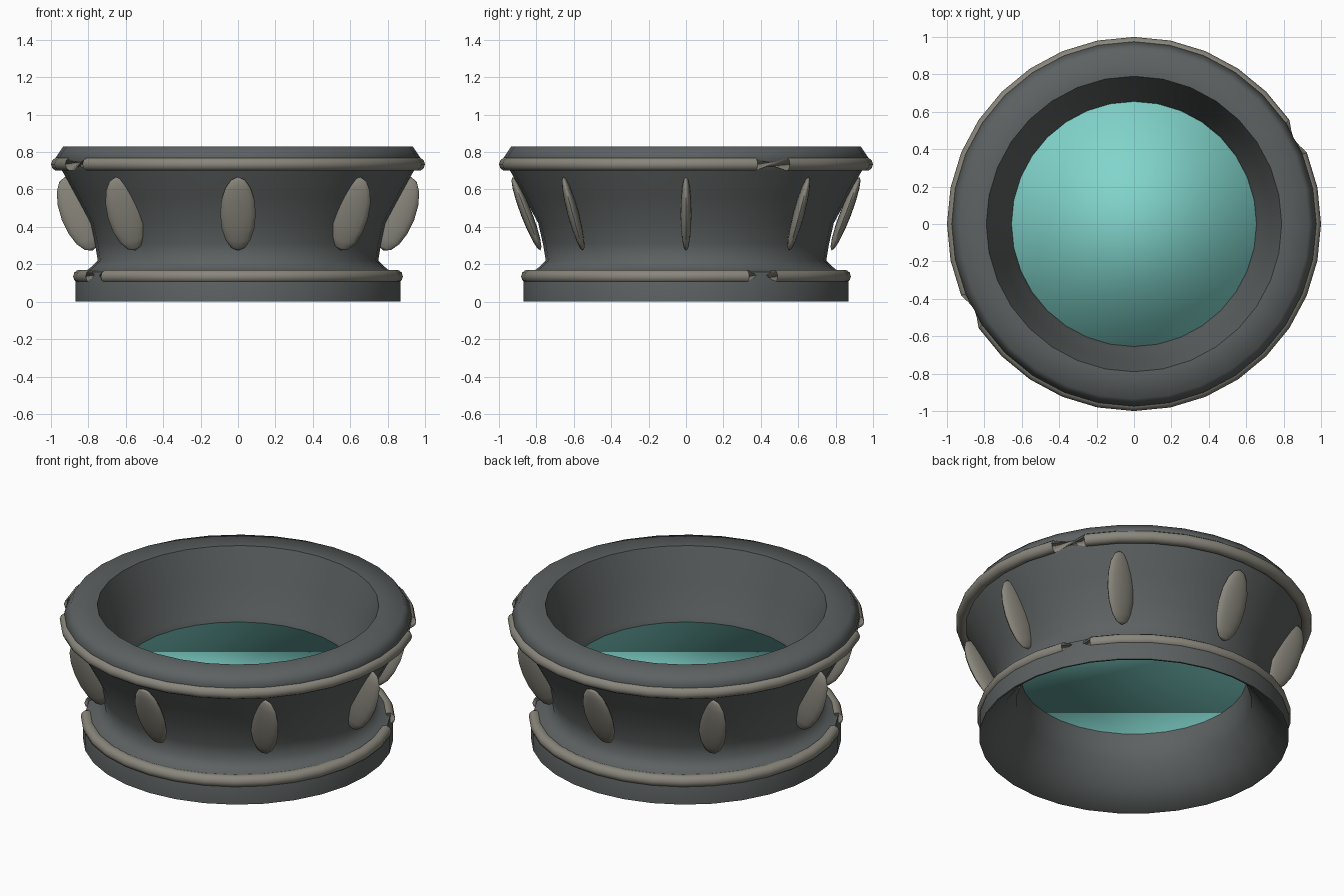
import bpy, bmesh
from math import sin, cos, pi, radians
from mathutils import Matrix, Vector

if "Cube" in bpy.data.objects:
    bpy.data.objects.remove(bpy.data.objects["Cube"])

SEG = 32

def material(name, rgb):
    m = bpy.data.materials.new(name)
    m.diffuse_color = (*rgb, 1)
    m.use_nodes = True
    m.node_tree.nodes["Principled BSDF"].inputs["Base Color"].default_value = m.diffuse_color
    return m

stone = material("dark_stone", (0.11, 0.12, 0.12))
trim = material("trim", (0.25, 0.24, 0.20))
teal = material("teal_water", (0.22, 0.66, 0.60))

def finish(name, bm, mat, angle):
    bmesh.ops.recalc_face_normals(bm, faces=bm.faces[:])
    me = bpy.data.meshes.new(name)
    bm.to_mesh(me)
    bm.free()
    ob = bpy.data.objects.new(name, me)
    bpy.context.collection.objects.link(ob)
    me.materials.append(mat)
    bpy.ops.object.select_all(action='DESELECT')
    ob.select_set(True)
    bpy.context.view_layer.objects.active = ob
    bpy.ops.object.shade_smooth_by_angle(angle=radians(angle))
    return ob

def sweep(name, section, mat, angle):
    """Closed cross-section swept around z; section(i) gives (r, z) points."""
    bm = bmesh.new()
    rings = []
    for i in range(SEG):
        a = 2 * pi * i / SEG
        rings.append([bm.verts.new((r * cos(a), r * sin(a), z)) for r, z in section(i)])
    n = len(rings[0])
    for i in range(SEG):
        p, q = rings[i], rings[(i + 1) % SEG]
        for j in range(n):
            k = (j + 1) % n
            bm.faces.new((p[j], q[j], q[k], p[k]))
    return finish(name, bm, mat, angle)

# Basin wall: open flared tube with a waisted outside and narrowed throat
profile = [(.87, 0), (.87, .10), (.855, .16), (.80, .172), (.75, .22), (.765, .31),
           (.79, .42), (.865, .56), (.94, .70), (.975, .77), (.935, .83),
           (.79, .83), (.73, .65), (.67, .45), (.635, .38), (.66, .22),
           (.75, .10), (.86, 0)]
sweep("basin_wall", lambda i: profile, stone, 62)

# Rope-like rings: the section flips half a turn at two places, pinching the tube
def ring(name, radius, z, minor):
    def section(i):
        flip = pi if 3 <= i < 3 + SEG // 2 else 0
        return [(radius + minor * cos(flip + 2 * pi * j / 10),
                 z + minor * sin(flip + 2 * pi * j / 10)) for j in range(10)]
    sweep(name, section, trim, 60)

ring("upper_ring", .964, .735, .036)
ring("lower_ring", .846, .135, .036)

# Leaves: flattened lenses all facing the front, leaning out along the wall
for k in range(8):
    a = k * pi / 4
    d = Vector((sin(a), -cos(a), 0))
    lean = Matrix.Rotation(radians(21), 4, Vector((0, 0, 1)).cross(d))
    place = Matrix.Translation(d * .853 + Vector((0, 0, .47)))
    bm = bmesh.new()
    bmesh.ops.create_uvsphere(bm, u_segments=16, v_segments=8, radius=1,
                              matrix=place @ lean @ Matrix.Diagonal((.095, .03, .21, 1)))
    finish(f"leaf_{k + 1}", bm, trim, 60)

# Water disc, fully smooth shaded
bm = bmesh.new()
bmesh.ops.create_cone(bm, cap_ends=True, segments=SEG, radius1=.65, radius2=.655,
                      depth=.04, matrix=Matrix.Translation((0, 0, .40)))
finish("water", bm, teal, 180)
